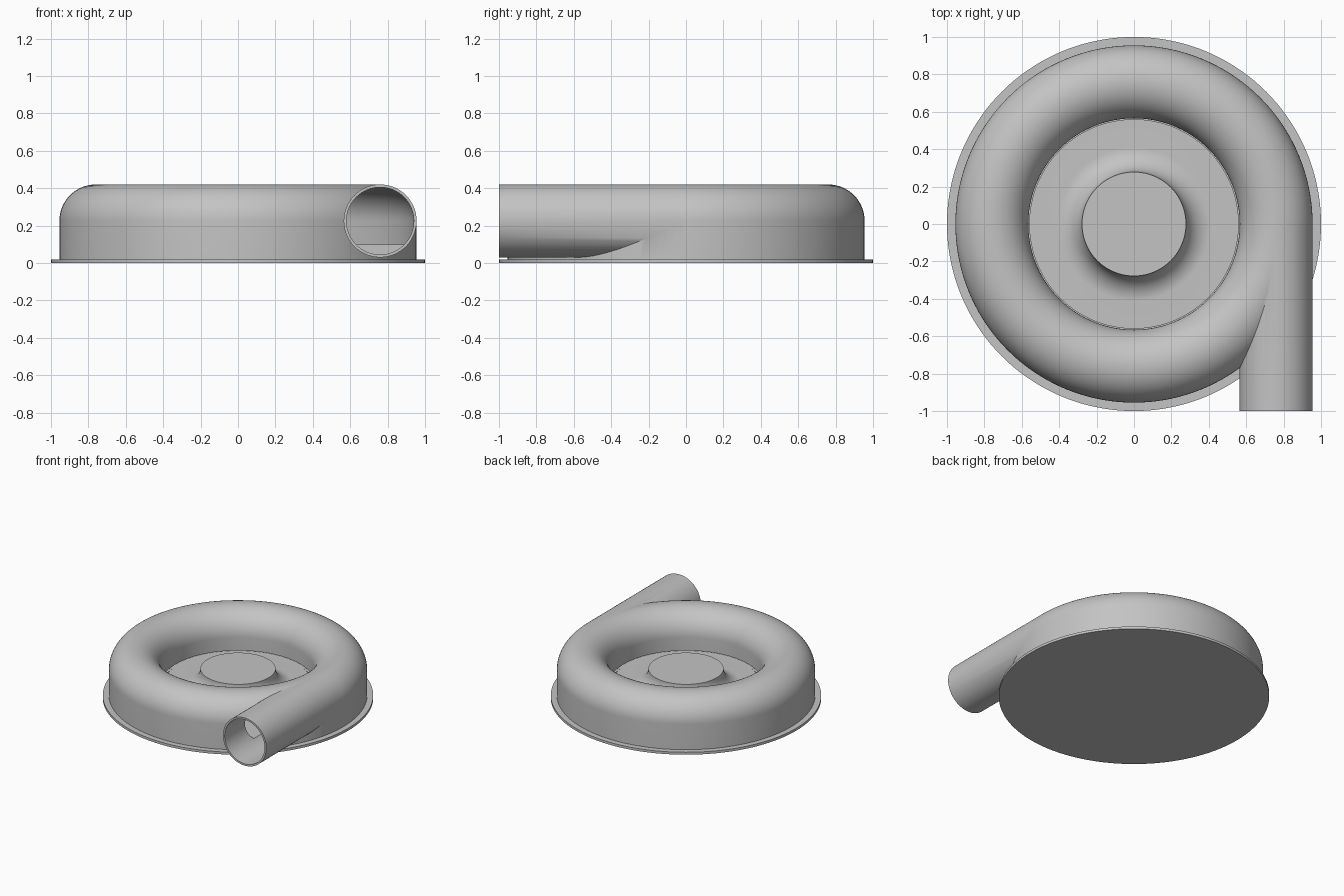
import bpy, bmesh
from math import sin, cos, pi, radians

cube = bpy.data.objects.get("Cube")
if cube:
    bpy.data.objects.remove(cube, do_unlink=True)

grey = bpy.data.materials.new("housing_grey")
grey.use_nodes = True
colour = (0.55, 0.55, 0.55, 1)
grey.diffuse_color = colour
grey.node_tree.nodes["Principled BSDF"].inputs["Base Color"].default_value = colour

RING, AXIS_Z = 0.76, 0.225      # volute centre line radius and height
OUTER, INNER = 0.195, 0.18      # tube radii


def finish(name, bm):
    bmesh.ops.remove_doubles(bm, verts=bm.verts, dist=1e-5)
    bmesh.ops.recalc_face_normals(bm, faces=bm.faces)
    mesh = bpy.data.meshes.new(name)
    bm.to_mesh(mesh)
    bm.free()
    mesh.materials.append(grey)
    obj = bpy.data.objects.new(name, mesh)
    bpy.context.collection.objects.link(obj)
    return obj


def arc(cx, cz, r, a0, a1, n):
    steps = [radians(a0 + (a1 - a0) * i / n) for i in range(n + 1)]
    return [(cx + r * cos(a), cz + r * sin(a)) for a in steps]


def revolve(name, profile, closed=False, steps=144):
    """Spin an (r, z) profile round the z axis."""
    bm = bmesh.new()
    verts = [bm.verts.new((r, 0, z)) for r, z in profile]
    pairs = list(zip(verts, verts[1:]))
    if closed:
        pairs.append((verts[-1], verts[0]))
    edges = [bm.edges.new(p) for p in pairs]
    bmesh.ops.spin(bm, geom=verts + edges, cent=(0, 0, 0), axis=(0, 0, 1),
                   angle=2 * pi, steps=steps, use_merge=False)
    return finish(name, bm)


def pipe(name, radius, y0, y1, sides=64):
    """Solid round bar along y on the outlet axis."""
    bm = bmesh.new()
    ends = [[bm.verts.new((x, y, z)) for x, z in arc(RING, AXIS_Z, radius, 0, 360, sides)[:-1]]
            for y in (y0, y1)]
    for ring in ends:
        bm.faces.new(ring)
    for i in range(sides):
        j = (i + 1) % sides
        bm.faces.new((ends[0][i], ends[0][j], ends[1][j], ends[1][i]))
    return finish(name, bm)


def combine(target, tool, operation):
    tool.hide_render = True
    mod = target.modifiers.new(operation.lower(), 'BOOLEAN')
    mod.operation, mod.object, mod.solver = operation, tool, 'EXACT'
    bpy.context.view_layer.objects.active = target
    bpy.ops.object.modifier_apply(modifier=mod.name)
    bpy.data.objects.remove(tool, do_unlink=True)


# Volute casing: rounded top, straight walls, low floor in the middle
casing = revolve("volute_casing",
                 [(0, 0.01), (RING + OUTER, 0.01)]
                 + arc(RING, AXIS_Z, OUTER, 0, 180, 40)
                 + [(RING - OUTER, 0.095), (0, 0.095)])

# Outlet pipe, then the hollow passage with a slot towards the hub
combine(casing, pipe("outlet_pipe", OUTER, -1, -0.01), 'UNION')
cavity = revolve("passage_cutter",
                 [(RING + INNER, 0.1)] + arc(RING, AXIS_Z, INNER, 0, 180, 40)
                 + [(RING - INNER, 0.12), (0.55, 0.12), (0.55, 0.1)], closed=True)
combine(casing, cavity, 'DIFFERENCE')
combine(casing, pipe("bore_cutter", INNER, -1.1, -0.02), 'DIFFERENCE')

# Impeller hub with a concave flare down to its disc
top, disc, hub_r = 0.237, 0.104, 0.278
fillet = top - disc
hub = revolve("impeller_hub",
              [(0, 0.05), (0.56, 0.05), (0.56, disc)]
              + arc(hub_r + fillet, top, fillet, 270, 180, 20) + [(0, top)])

# Flat round base plate
plate = revolve("base_plate", [(0, 0), (1, 0), (1, 0.02), (0, 0.02)])

for obj in (casing, hub, plate):
    bpy.ops.object.select_all(action='DESELECT')
    obj.select_set(True)
    bpy.context.view_layer.objects.active = obj
    bpy.ops.object.shade_smooth_by_angle(angle=radians(30))
